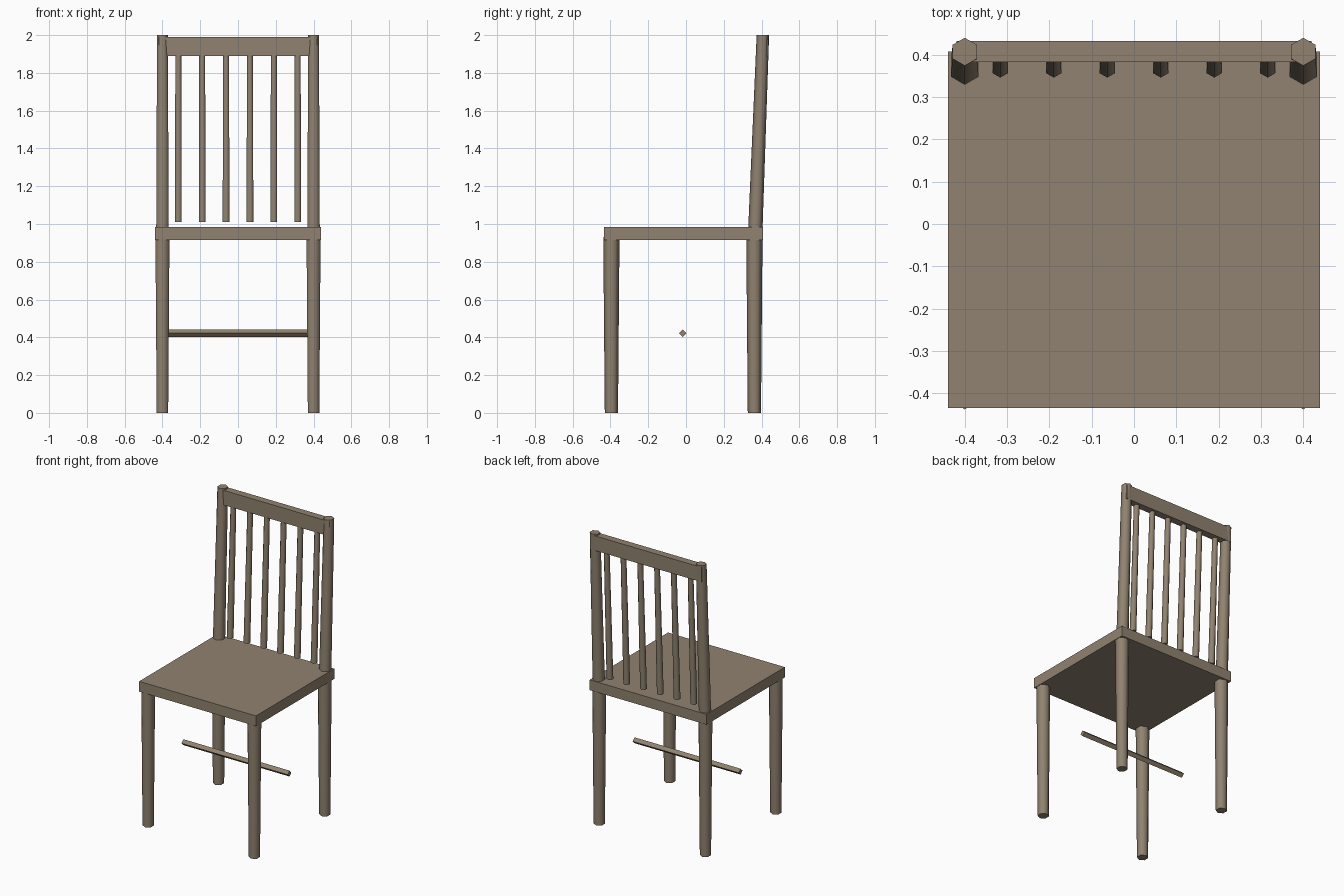
import bpy, bmesh, math
from mathutils import Vector, Matrix

if "Cube" in bpy.data.objects:
    bpy.data.objects.remove(bpy.data.objects["Cube"])

wood = bpy.data.materials.new("wood")
wood.diffuse_color = (0.28, 0.225, 0.16, 1)
wood.use_nodes = True
wood.node_tree.nodes["Principled BSDF"].inputs["Base Color"].default_value = wood.diffuse_color


def finish(name, bm):
    mesh = bpy.data.meshes.new(name)
    bmesh.ops.recalc_face_normals(bm, faces=bm.faces)
    bm.to_mesh(mesh)
    bm.free()
    mesh.materials.append(wood)
    obj = bpy.data.objects.new(name, mesh)
    bpy.context.collection.objects.link(obj)
    return obj


def box(name, lo, hi):
    lo, hi = Vector(lo), Vector(hi)
    bm = bmesh.new()
    bmesh.ops.create_cube(bm, size=1)
    for v in bm.verts:
        v.co = (lo + hi) / 2 + v.co * (hi - lo)
    return finish(name, bm)


def hex_bar(name, bottom, top, r0, r1):
    """Tapered six-sided bar with level ends, leaning from bottom to top."""
    bm = bmesh.new()
    bmesh.ops.create_cone(bm, cap_ends=True, segments=6, radius1=r0, radius2=r1, depth=2)
    for v in bm.verts:
        end = Vector(top if v.co.z > 0 else bottom)
        v.co = end + Vector((v.co.x, v.co.y, 0))
    obj = finish(name, bm)
    # smooth sides, crisp end caps
    bpy.ops.object.select_all(action='DESELECT')
    obj.select_set(True)
    bpy.context.view_layer.objects.active = obj
    bpy.ops.object.shade_smooth_by_angle(angle=math.radians(65))
    return obj


# Seat slab and top rail
box("seat", (-0.44, -0.435, 0.915), (0.44, 0.408, 0.985))
box("top_rail", (-0.42, 0.383, 1.89), (0.42, 0.433, 1.99))

# Legs and leaning back posts
for side, x in (("left", -0.4), ("right", 0.4)):
    hex_bar("front_leg_" + side, (x, -0.395, 0), (x, -0.395, 0.93), 0.035, 0.043)
    hex_bar("back_leg_" + side, (x, 0.362, 0), (x, 0.362, 0.93), 0.035, 0.043)
    hex_bar("back_post_" + side, (x, 0.367, 0.97), (x, 0.407, 2.0), 0.038, 0.033)

# Back spindles
for i in range(6):
    x = -0.316 + i * 0.1264
    hex_bar(f"spindle_{i + 1}", (x, 0.367, 1.01), (x, 0.402, 1.90), 0.021, 0.018)

# Square stretcher set on its edge
bm = bmesh.new()
bmesh.ops.create_cone(bm, cap_ends=True, segments=4, radius1=0.02, radius2=0.02, depth=0.8,
                      matrix=Matrix.Translation((0, -0.017, 0.422)) @ Matrix.Rotation(math.pi / 2, 4, 'Y'))
finish("stretcher", bm)
